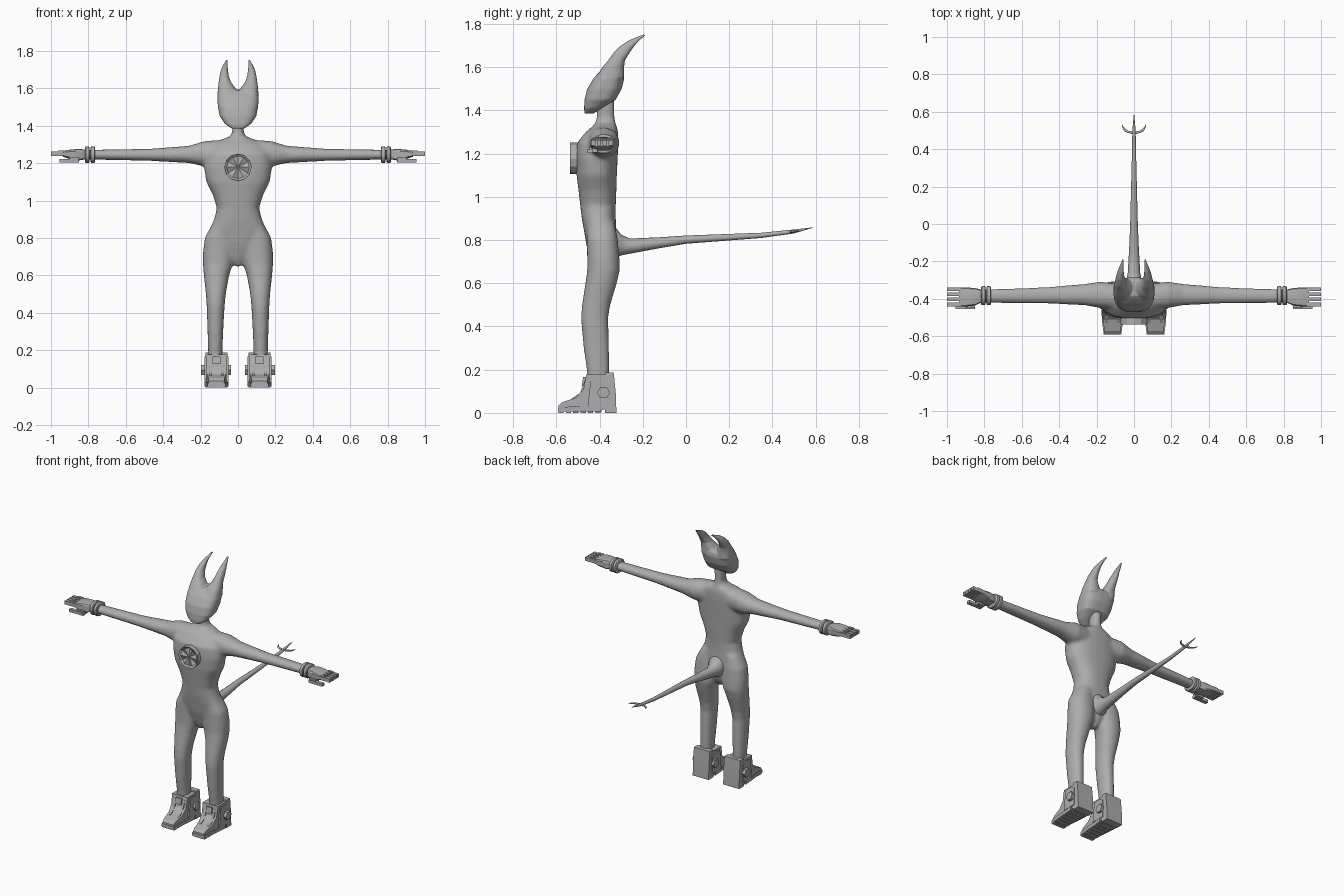
import bpy, bmesh, math
from mathutils import Vector

if "Cube" in bpy.data.objects:
    bpy.data.objects.remove(bpy.data.objects["Cube"])

grey = bpy.data.materials.new("plain_grey")
grey.diffuse_color = (0.42, 0.42, 0.42, 1)
grey.use_nodes = True
grey.node_tree.nodes["Principled BSDF"].inputs["Base Color"].default_value = grey.diffuse_color


def finish(name, bm, angle=35, mirror=False):
    bmesh.ops.recalc_face_normals(bm, faces=bm.faces)
    me = bpy.data.meshes.new(name)
    bm.to_mesh(me)
    bm.free()
    ob = bpy.data.objects.new(name, me)
    bpy.context.collection.objects.link(ob)
    me.materials.append(grey)
    bpy.ops.object.select_all(action='DESELECT')
    ob.select_set(True)
    bpy.context.view_layer.objects.active = ob
    bpy.ops.object.shade_smooth_by_angle(angle=math.radians(angle))
    if mirror:
        m = ob.modifiers.new("mirror", 'MIRROR')
        m.use_axis[0] = True
        m.use_mirror_merge = False
    return ob


def loft(bm, rings, axis='z', p=2.0, n=16, s=1):
    """Skin of superellipse rings: (position, a0, a1, b0, b1) along an axis."""
    loops = []
    for t, a0, a1, b0, b1 in rings:
        loop = []
        for i in range(n):
            g = 2 * math.pi * (i + 0.5) / n
            c, d = math.cos(g), math.sin(g)
            a = (a0 + a1) / 2 + (a1 - a0) / 2 * math.copysign(abs(c) ** (2 / p), c)
            b = (b0 + b1) / 2 + (b1 - b0) / 2 * math.copysign(abs(d) ** (2 / p), d)
            x, y, z = {'x': (t, a, b), 'y': (a, t, b), 'z': (a, b, t)}[axis]
            loop.append(bm.verts.new((x * s, y, z)))
        loops.append(loop)
    for l0, l1 in zip(loops, loops[1:]):
        for i in range(n):
            j = (i + 1) % n
            bm.faces.new((l0[i], l0[j], l1[j], l1[i]))
    bm.faces.new(loops[0])
    bm.faces.new(loops[-1])


def prism(bm, profile, cx, width):
    """Side profile (y, z) given thickness in x; width is a function of y, z."""
    sides = [[bm.verts.new((cx + s * width(y, z), y, z)) for y, z in profile] for s in (-1, 1)]
    bm.faces.new(sides[0])
    bm.faces.new(sides[1])
    for i in range(len(profile)):
        j = (i + 1) % len(profile)
        bm.faces.new((sides[0][i], sides[0][j], sides[1][j], sides[1][i]))


def box(bm, x0, x1, y0, y1, z0, z1):
    prism(bm, [(y0, z0), (y1, z0), (y1, z1), (y0, z1)], (x0 + x1) / 2, lambda y, z: (x1 - x0) / 2)


def fuse(ob, voxel, smooth):
    r = ob.modifiers.new("fuse", 'REMESH')
    r.mode = 'VOXEL'
    r.voxel_size = voxel
    r.use_smooth_shade = True
    m = ob.modifiers.new("soften", 'SMOOTH')
    m.factor = 0.5
    m.iterations = smooth


# Body: torso with neck, legs and arms fused into one skin
torso = [(.645, .008, -.42, -.36), (.70, .05, -.44, -.33), (.78, .115, -.462, -.322),
         (.84, .155, -.472, -.322), (.90, .128, -.483, -.325), (.96, .113, -.49, -.325),
         (1.03, .135, -.498, -.322), (1.10, .17, -.507, -.32), (1.18, .183, -.51, -.316),
         (1.25, .175, -.505, -.313), (1.30, .14, -.465, -.314), (1.325, .09, -.435, -.32),
         (1.345, .038, -.418, -.328), (1.37, .03, -.414, -.33), (1.46, .034, -.414, -.33)]
leg = [(.15, .083, .16, -.458, -.355), (.2, .083, .16, -.46, -.355), (.3, .079, .163, -.475, -.356),
       (.44, .071, .168, -.487, -.36), (.5, .065, .172, -.482, -.35), (.6, .047, .183, -.466, -.32),
       (.66, .028, .188, -.458, -.306), (.72, .02, .188, -.458, -.308), (.8, .02, .178, -.46, -.315),
       (.88, .03, .135, -.46, -.33)]
arm = [(.08, -.46, -.32, 1.18, 1.325), (.18, -.45, -.308, 1.182, 1.318), (.26, -.435, -.32, 1.2, 1.293),
       (.47, -.425, -.338, 1.212, 1.277), (.75, -.422, -.348, 1.218, 1.272), (.83, -.42, -.35, 1.22, 1.27)]
bm = bmesh.new()
loft(bm, [(z, -w, w, f, b) for z, w, f, b in torso], p=2.4, n=24)
for s in (1, -1):
    loft(bm, leg, p=2.2, n=20, s=s)
    loft(bm, arm, 'x', p=2.2, n=20, s=s)
fuse(finish("body", bm), .01, 8)

# Head: mask-like face running up into two swept-back horns
head = [(1.385, .035, -.47, -.43), (1.41, .07, -.472, -.39), (1.45, .098, -.47, -.325),
        (1.5, .108, -.458, -.297), (1.55, .111, -.428, -.285), (1.575, .1, -.405, -.288),
        (1.592, .06, -.385, -.3)]
horn = [(1.55, .008, .111, -.42, -.286), (1.6, .012, .108, -.388, -.286), (1.63, .036, .104, -.362, -.283),
        (1.665, .049, .099, -.338, -.262), (1.7, .054, .091, -.303, -.238), (1.725, .055, .079, -.265, -.214),
        (1.752, .054, .064, -.2, -.182)]
bm = bmesh.new()
loft(bm, [(z, -w, w, f, b) for z, w, f, b in head], p=2.8, n=24)
for s in (1, -1):
    loft(bm, horn, p=2.3, n=16, s=s)
fuse(finish("horned_head", bm), .005, 5)

# Tail with two curved prongs near the tip
tail = [(-.37, .80, .07, .095), (-.33, .79, .06, .075), (-.30, .777, .042, .048), (-.26, .772, .034, .035),
        (-.12, .788, .026, .025), (0, .802, .021, .019), (.35, .822, .012, .012), (.5, .84, .009, .009),
        (.588, .858, .001, .001)]
bm = bmesh.new()
loft(bm, [(y, -w, w, z - h, z + h) for y, z, w, h in tail], 'y', n=14)
finish("tail", bm, 60)
bm = bmesh.new()
loft(bm, [(0, .478, .495, .833, .845), (.03, .486, .499, .834, .846), (.048, .493, .511, .836, .846),
          (.058, .505, .524, .838, .846), (.063, .522, .532, .841, .844)], 'x', n=8)
finish("tail_prong", bm, 60, True)

# Chest medallion: twelve-sided drum with a faceted pinwheel front
bm = bmesh.new()
ring = []
for y in (-.49, -.537):
    ring.append([bm.verts.new((.073 * math.cos(i * math.pi / 6), y, 1.178 + .073 * math.sin(i * math.pi / 6)))
                 for i in range(12)])
hub = bm.verts.new((0, -.528, 1.178))
inner = [bm.verts.new((.06 * math.cos(i * math.pi / 6), -.535 + .014 * (i % 2),
                       1.178 + .06 * math.sin(i * math.pi / 6))) for i in range(12)]
for i in range(12):
    j = (i + 1) % 12
    bm.faces.new((ring[0][i], ring[0][j], ring[1][j], ring[1][i]))
    bm.faces.new((ring[1][i], ring[1][j], inner[j], inner[i]))
    bm.faces.new((inner[i], inner[j], hub))
bm.faces.new(ring[0])
finish("chest_medallion", bm, 10)

# Wrist bands
bm = bmesh.new()
for x0 in (.764, .793):
    loft(bm, [(x0, -.43, -.338, 1.207, 1.283), (x0 + .004, -.434, -.332, 1.201, 1.289),
              (x0 + .021, -.434, -.332, 1.201, 1.289), (x0 + .025, -.43, -.338, 1.207, 1.283)],
         'x', p=2.4, n=16)
finish("wrist_bands", bm, 30, True)

# Gloved hands: palm, four straight fingers and a low front thumb
bm = bmesh.new()
loft(bm, [(.815, -.42, -.35, 1.22, 1.272), (.85, -.436, -.342, 1.214, 1.277),
          (.90, -.442, -.338, 1.222, 1.272), (.935, -.442, -.338, 1.234, 1.264)], 'x', p=5, n=12)
finish("palm", bm, 25, True)
bm = bmesh.new()
for k in range(4):
    y = -.43 + k * .027
    box(bm, .92, 1.0, y - .01, y + .01, 1.237, 1.261)
    box(bm, .925, .96, y - .008, y + .008, 1.261, 1.267)
finish("fingers", bm, 20, True)
bm = bmesh.new()
box(bm, .85, .955, -.455, -.432, 1.203, 1.222)
box(bm, .85, .90, -.45, -.41, 1.206, 1.232)
finish("thumb", bm, 20, True)

# Boots: tapered shoe, heel block, tread, straps, plates and ankle bolts
CX = .115


def taper(half):
    return lambda y, z: half - max(0, -.46 - y) * .13


bm = bmesh.new()
prism(bm, [(-.59, .012), (-.59, .035), (-.572, .05), (-.51, .07), (-.475, .11), (-.462, .178),
           (-.36, .178), (-.36, .02), (-.40, .012)], CX, taper(.058))
finish("boot", bm, 20, True)
bm = bmesh.new()
prism(bm, [(-.375, 0), (-.322, 0), (-.325, .09), (-.335, .188), (-.372, .188)], CX, taper(.06))
finish("boot_heel", bm, 20, True)
bm = bmesh.new()
prism(bm, [(-.592, .006), (-.592, .024), (-.53, .03), (-.39, .03), (-.39, .006)], CX, taper(.064))
for k in range(6):
    y = -.59 + k * .034
    box(bm, CX - .046, CX + .046, y, y + .024, 0, .01)
finish("boot_sole", bm, 20, True)
bm = bmesh.new()
for s in (-1, 1):
    prism(bm, [(-.455, .03), (-.36, .03), (-.36, .15), (-.385, .165), (-.44, .165)],
          CX + s * .058, lambda y, z: .006)
    prism(bm, [(-.53, .066), (-.49, .092), (-.465, .16), (-.45, .16), (-.45, .05), (-.53, .05)],
          CX + s * .032, lambda y, z: .008)
prism(bm, [(-.483, .125), (-.476, .165), (-.45, .165), (-.45, .125)], CX, lambda y, z: .022)
finish("boot_plates", bm, 20, True)
bm = bmesh.new()
prism(bm, [(-.382 + .03 * math.cos(k * math.pi / 3), .094 + .03 * math.sin(k * math.pi / 3))
           for k in range(6)], CX + .003, lambda y, z: .08)
finish("ankle_bolt", bm, 20, True)
